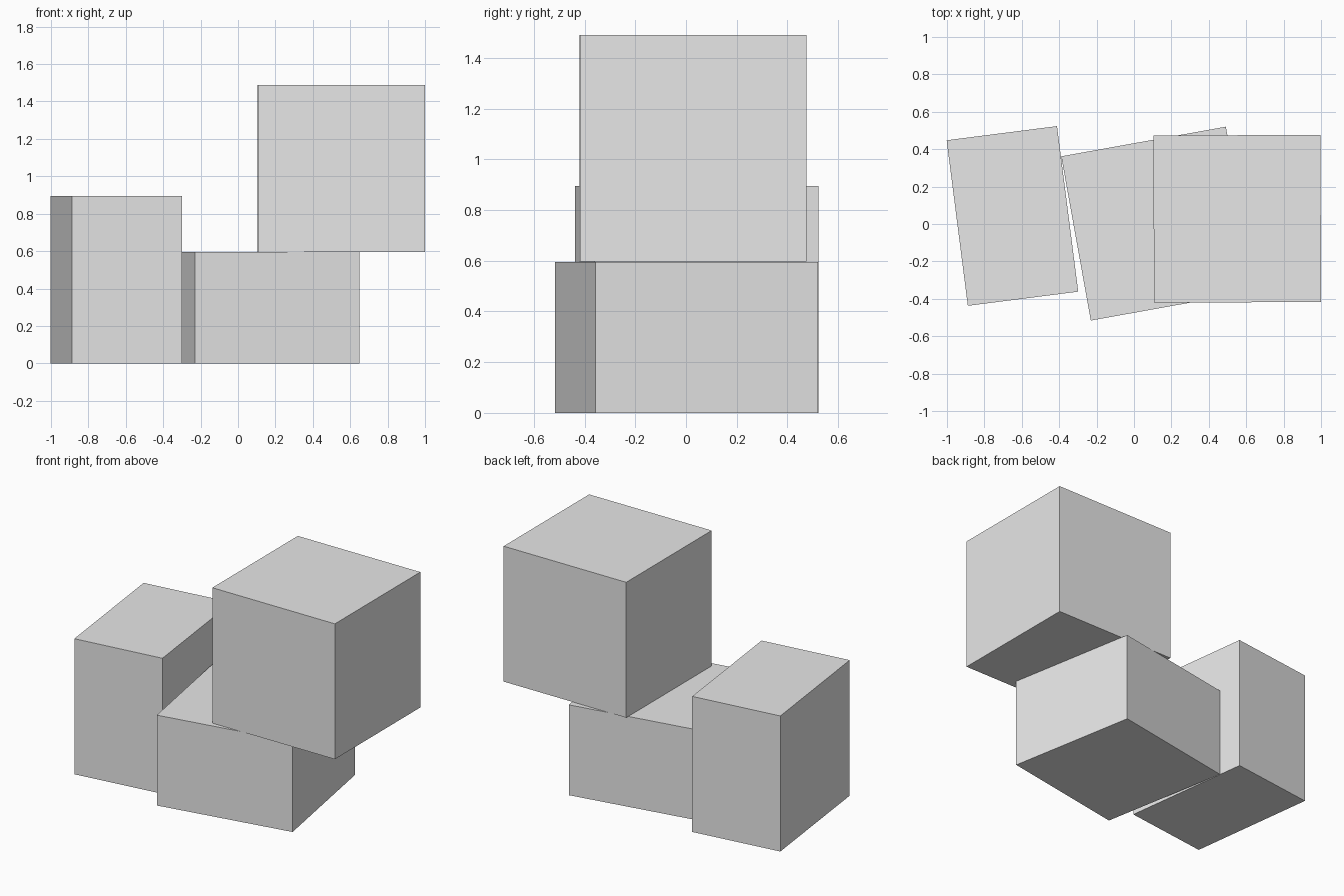
import bpy
import math

if "Cube" in bpy.data.objects:
    bpy.data.objects.remove(bpy.data.objects["Cube"])

# Single plain colour shared by every block
grey = bpy.data.materials.new("light_grey")
grey.diffuse_color = (0.8, 0.8, 0.8, 1.0)
grey.use_nodes = True
grey.node_tree.nodes["Principled BSDF"].inputs["Base Color"].default_value = grey.diffuse_color


def block(name, center, size, turn=0.0):
    """Box with the given centre and size, turned about the vertical axis."""
    bpy.ops.mesh.primitive_cube_add(
        size=1, location=center, rotation=(0, 0, math.radians(turn)))
    obj = bpy.context.object
    obj.name = name
    obj.scale = size
    bpy.ops.object.transform_apply(location=False, rotation=False, scale=True)
    obj.data.materials.append(grey)
    return obj


# Tall narrow block standing on the left
block("tall_block", (-0.65, 0.043, 0.447), (0.595, 0.892, 0.894), 7.3)

# Low wide block standing in the middle
block("low_block", (0.13, 0.002, 0.298), (0.894, 0.892, 0.596), 10.2)

# Cube resting on the low block, overhanging to the right
block("top_cube", (0.552, 0.028, 1.043), (0.893, 0.893, 0.893), 0.1)
